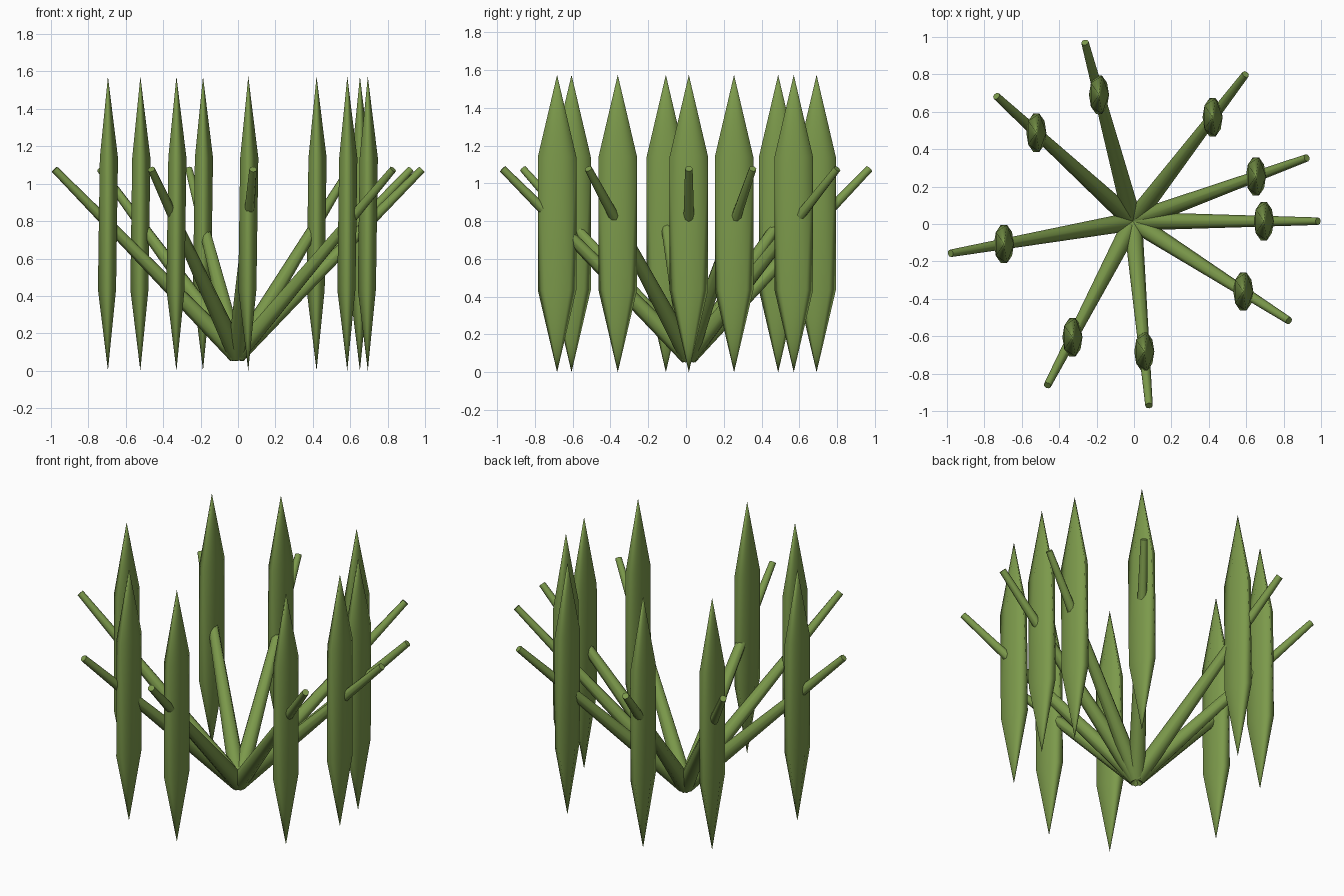
import bpy, math
from mathutils import Vector

if "Cube" in bpy.data.objects:
    bpy.data.objects.remove(bpy.data.objects["Cube"])

green = bpy.data.materials.new("leaf green")
green.diffuse_color = (0.2, 0.32, 0.07, 1)
green.use_nodes = True
green.node_tree.nodes["Principled BSDF"].inputs["Base Color"].default_value = green.diffuse_color

CENTRE = Vector((-0.006, 0.015, 0.087))   # point where all stems meet
GOLDEN = math.radians(137.5)              # spiral leaf arrangement


def finish(name):
    ob = bpy.context.object
    ob.name = name
    ob.data.materials.append(green)
    bpy.ops.object.shade_smooth()
    return ob


for i in range(9):
    a = i * GOLDEN
    out = Vector((math.cos(a), math.sin(a), 1))   # outward at 45 degrees

    # tapering stem
    bpy.ops.mesh.primitive_cone_add(
        vertices=8, radius1=0.05, radius2=0.02, depth=1.4,
        location=CENTRE + out * 0.495, rotation=(0, math.pi / 4, a))
    stem = finish(f"stem_{i + 1}")
    bpy.ops.object.shade_smooth_by_angle(angle=math.radians(50))

    # upright pointed leaf blade, all facing the same way
    bpy.ops.mesh.primitive_ico_sphere_add(
        subdivisions=1, radius=1, location=CENTRE + out * 0.7)
    leaf = finish(f"leaf_{i + 1}")
    leaf.scale = (0.06, 0.12, 0.787)
